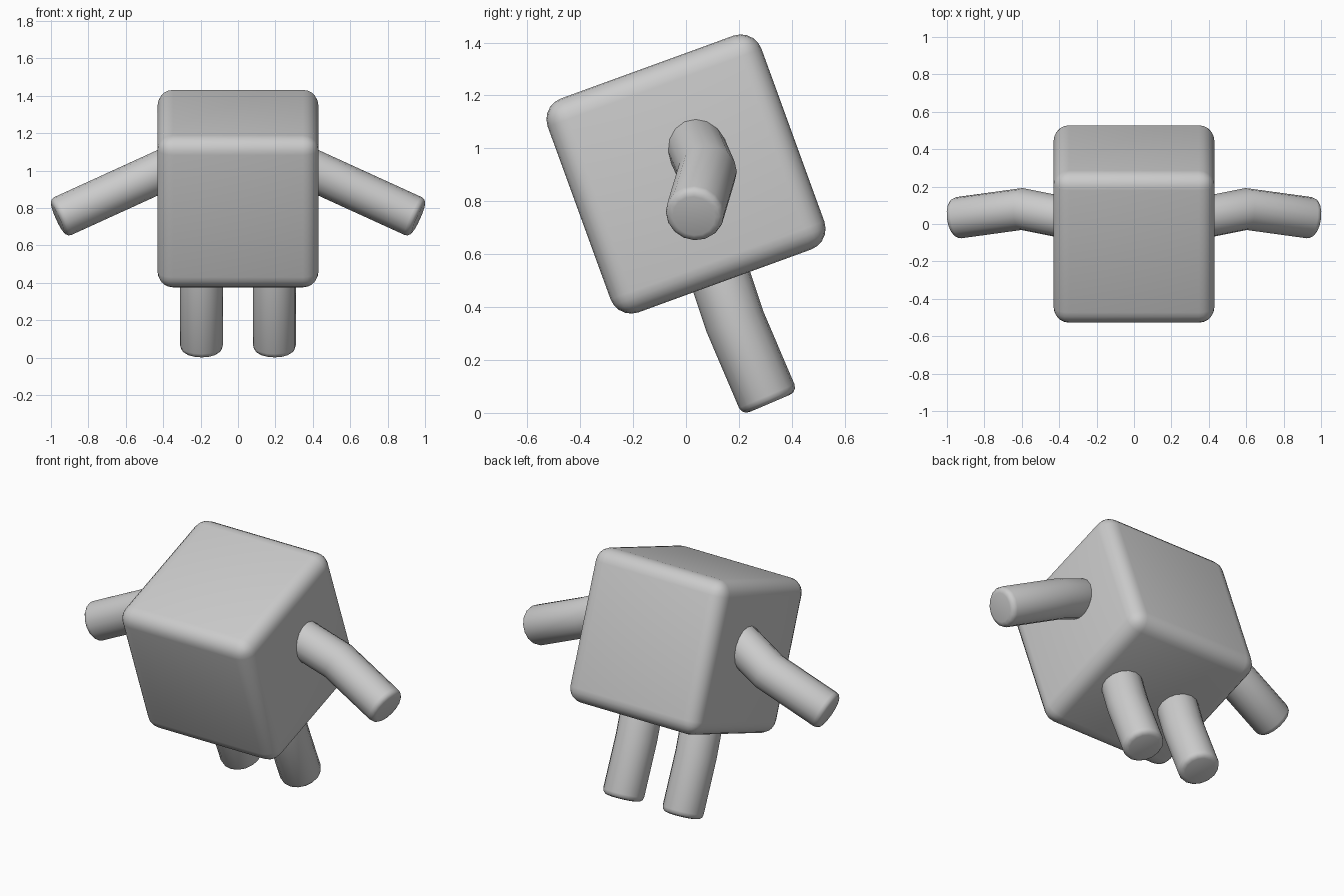
import bpy
import bmesh
import math
from mathutils import Vector
from mathutils.geometry import intersect_line_plane

if "Cube" in bpy.data.objects:
    bpy.data.objects.remove(bpy.data.objects["Cube"], do_unlink=True)

SIDES = 16

grey = bpy.data.materials.new("plain_grey")
grey.use_nodes = True
colour = (0.6, 0.6, 0.6, 1)
grey.diffuse_color = colour
grey.node_tree.nodes["Principled BSDF"].inputs["Base Color"].default_value = colour


def finish(name, bm, bevel, segments):
    """Turn a bmesh into a smooth object with rounded hard edges."""
    bmesh.ops.recalc_face_normals(bm, faces=bm.faces)
    mesh = bpy.data.meshes.new(name)
    bm.to_mesh(mesh)
    bm.free()
    mesh.materials.append(grey)
    obj = bpy.data.objects.new(name, mesh)
    bpy.context.collection.objects.link(obj)
    mod = obj.modifiers.new("rounding", "BEVEL")
    mod.width = bevel
    mod.segments = segments
    mod.limit_method = "ANGLE"
    mod.angle_limit = math.radians(50)
    bpy.ops.object.select_all(action="DESELECT")
    obj.select_set(True)
    bpy.context.view_layer.objects.active = obj
    bpy.ops.object.modifier_apply(modifier=mod.name)
    bpy.ops.object.shade_smooth_by_angle(angle=math.radians(40))
    return obj


def limb(name, points, radius, side):
    """Round tube with one mitred joint; side mirrors it across x."""
    root, joint, tip = [Vector((p[0] * side, p[1], p[2])) for p in points]
    upper = (joint - root).normalized()
    lower = (tip - joint).normalized()
    u = upper.orthogonal().normalized()
    v = upper.cross(u)
    angles = [math.tau * i / SIDES for i in range(SIDES)]
    ring = [root + radius * (math.cos(a) * u + math.sin(a) * v) for a in angles]
    rings = [ring]
    # slide the ring onto the mitre plane, then onto the end plane
    for along, centre, normal in ((upper, joint, upper + lower), (lower, tip, lower)):
        ring = [intersect_line_plane(p, p + along, centre, normal) for p in ring]
        rings.append(ring)

    bm = bmesh.new()
    loops = [[bm.verts.new(p) for p in r] for r in rings]
    for a, b in zip(loops, loops[1:]):
        for i in range(SIDES):
            j = (i + 1) % SIDES
            bm.faces.new((a[i], a[j], b[j], b[i]))
    bm.faces.new(loops[0])
    bm.faces.new(loops[-1])
    return finish(name, bm, 0.03, 3)


# Body: rounded cube leaning forward
bm = bmesh.new()
bmesh.ops.create_cube(bm, size=0.86)
body = finish("body", bm, 0.083, 5)
body.location = (0, 0, 0.903)
body.rotation_euler.x = math.radians(20)

# Arms and legs, mirrored pairs
arm_path = [(0.3, 0.02, 1.047), (0.6, 0.08, 0.91), (0.964, 0.03, 0.744)]
leg_path = [(0.195, 0.085, 0.645), (0.195, 0.185, 0.345), (0.195, 0.317, 0.036)]
for label, side in (("left", 1), ("right", -1)):
    limb(label + "_arm", arm_path, 0.111, side)
    limb(label + "_leg", leg_path, 0.114, side)
